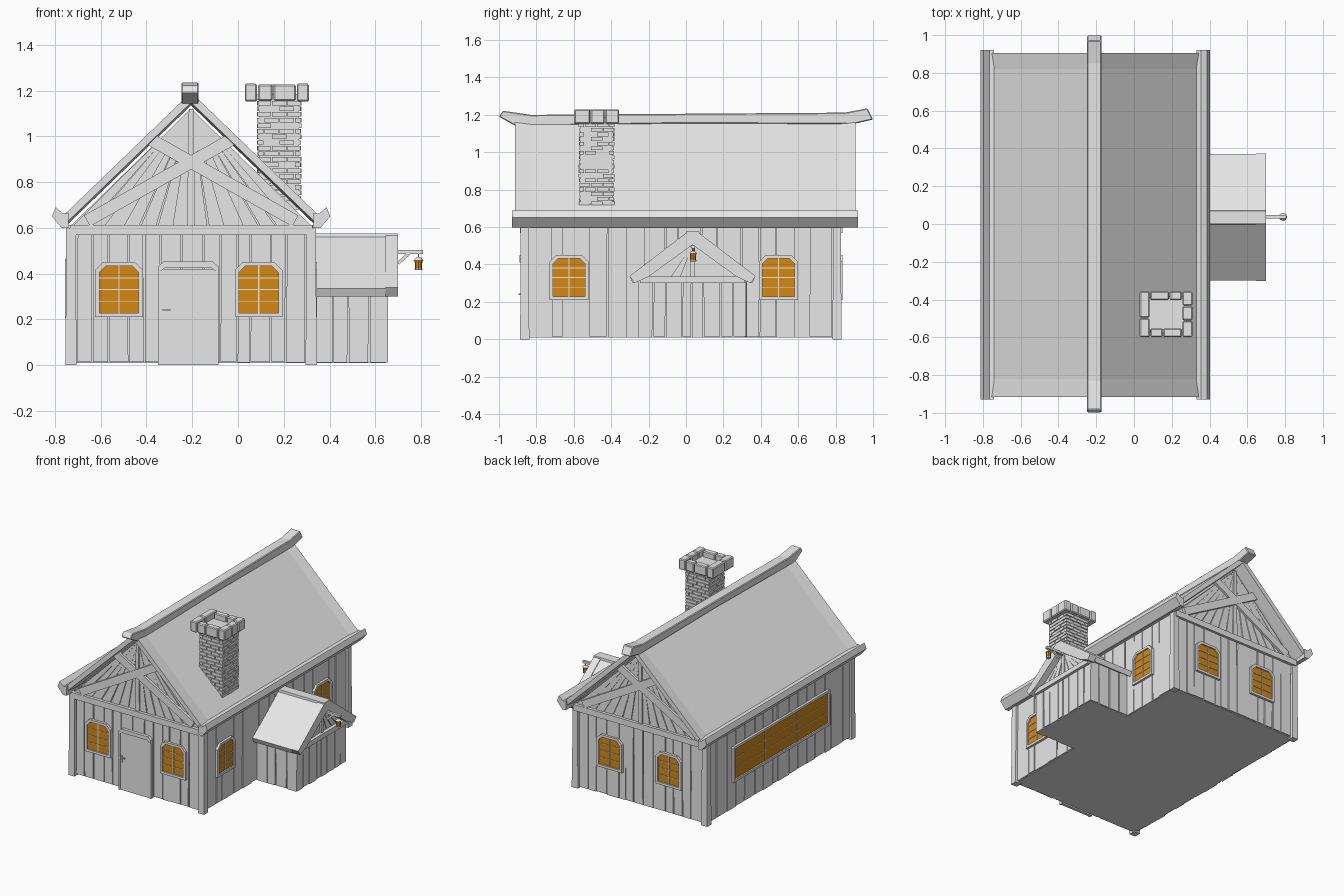
import bpy, bmesh, random
from mathutils import Matrix, Vector

random.seed(4)
if "Cube" in bpy.data.objects:
    bpy.data.objects.remove(bpy.data.objects["Cube"])


def material(name, rgb):
    m = bpy.data.materials.new(name)
    m.use_nodes = True
    m.diffuse_color = (*rgb, 1)
    m.node_tree.nodes["Principled BSDF"].inputs["Base Color"].default_value = (*rgb, 1)
    return m


GREY = material("pale_grey", (0.8, 0.8, 0.8))
AMBER = material("amber_glass", (0.66, 0.25, 0.007))


def frame(origin, u, v):
    """Drawing plane: u and v span it, the third axis points outward."""
    u, v = Vector(u), Vector(v)
    m = Matrix((u, v, u.cross(v))).transposed().to_4x4()
    return Matrix.Translation(origin) @ m


MID = -0.205          # x of the ridge
UP = (0, 0, 1)
GROUND = Matrix.Identity(4)
FRONT = frame((MID, -0.86, 0), (1, 0, 0), UP)
BACK = frame((MID, 0.81, 0), (-1, 0, 0), UP)
RIGHT = frame((0.32, 0, 0), (0, 1, 0), UP)
LEFT = frame((-0.73, 0, 0), (0, -1, 0), UP)
SIDE = frame((0, 0, 0), (0, 1, 0), UP)
FACE = frame((MID, 0, 0), (1, 0, 0), UP)


def loft(bm, rings):
    """Join matching rings of points and cap both ends."""
    vs = [[bm.verts.new(p) for p in r] for r in rings]
    n = len(vs[0])
    for a, b in zip(vs, vs[1:]):
        for i in range(n):
            j = (i + 1) % n
            bm.faces.new((a[i], a[j], b[j], b[i]))
    bm.faces.new(vs[0][::-1])
    bm.faces.new(vs[-1])


def prism(bm, f, pts, d0, d1):
    loft(bm, [[f @ Vector((u, v, d)) for u, v in pts] for d in (d0, d1)])


def rect(u0, u1, v0, v1):
    return [(u0, v0), (u1, v0), (u1, v1), (u0, v1)]


def bar(a, b, w):
    """Flat strip of width w from a to b."""
    a, b = Vector(a), Vector(b)
    d = (b - a).normalized() * w / 2
    s = Vector((-d.y, d.x))
    return [a - s, b - s, b + s, a + s]


def finish(name, bm, mat=GREY, bevel=0):
    bmesh.ops.recalc_face_normals(bm, faces=bm.faces)
    me = bpy.data.meshes.new(name)
    bm.to_mesh(me)
    bm.free()
    me.materials.append(mat)
    ob = bpy.data.objects.new(name, me)
    bpy.context.collection.objects.link(ob)
    if bevel:
        mod = ob.modifiers.new("bevel", 'BEVEL')
        mod.width, mod.segments = bevel, 1
    return ob


def solid(name, f, pts, d0, d1, mat=GREY, bevel=0):
    bm = bmesh.new()
    prism(bm, f, pts, d0, d1)
    return finish(name, bm, mat, bevel)


def planks(name, f, u0, u1, count, v0, v1):
    """Uneven upright boards with narrow wedge gaps."""
    bm = bmesh.new()
    step = (u1 - u0) / count
    cuts = [u0] + [u0 + step * (i + random.uniform(-.25, .25)) for i in range(1, count)] + [u1]
    for a, b in zip(cuts, cuts[1:]):
        g = [random.uniform(.001, .005) for _ in range(4)]
        low = v0 + random.uniform(0, .006)
        prism(bm, f, [(a + g[0], low), (b - g[1], low), (b - g[2], v1), (a + g[3], v1)],
              -.005, random.uniform(.007, .011))
    finish(name, bm)


def fan(name, f, mid, half, v0, v1, count):
    """Boards spreading from the gable peak."""
    bm = bmesh.new()
    step = 2 * half / count
    for i in range(count):
        a = mid - half + i * step
        prism(bm, f, [(a + .004, v0), (a + step - .004, v0), (mid + .002, v1), (mid - .002, v1)],
              -.005, random.uniform(.004, .009))
    finish(name, bm)


def window(name, f, u, w, v0, v1, cols, rows, cut):
    """Raised frame with clipped top corners, glass and thin bars."""
    def shape(t):
        a, b, c, d, k = u - w / 2 + t, u + w / 2 - t, v0 + t, v1 - t, cut - t * .4
        return [(a, c), (b, c), (b, d - k), (b - k, d), (a + k, d), (a, d - k)]
    t = .018
    bm = bmesh.new()
    outer, inner = shape(0), shape(t)
    for i in range(6):
        j = (i + 1) % 6
        prism(bm, f, [outer[i], outer[j], inner[j], inner[i]], 0, .026)
    for i in range(1, cols):
        x = u - w / 2 + t + (w - 2 * t) * i / cols
        prism(bm, f, rect(x - .003, x + .003, v0 + t, v1 - t), .008, .021)
    for i in range(1, rows):
        z = v0 + t + (v1 - v0 - 2 * t) * i / rows
        prism(bm, f, rect(u - w / 2 + t, u + w / 2 - t, z - .002, z + .002), .008, .02)
    finish(name + "_frame", bm)
    solid(name + "_glass", f, shape(t * .8), .008, .016, AMBER)


# House body with both gables
solid("house_body", FACE, [(-.525, .01), (.525, .01), (.525, .61), (0, 1.12), (-.525, .61)], -.81, .86)

# Timber posts at the corners
bm = bmesh.new()
for x in (-.73, .32):
    for y in (-.8625, .8075):
        loft(bm, [[(x + sx * r, y + sy * r, z) for sx, sy in ((-1, -1), (1, -1), (1, 1), (-1, 1))]
                  for z, r in ((0, .025), (.3, .022), (.6, .021))])
finish("corner_posts", bm)

# Wall boards, gable boards and timber braces
planks("front_boards", FRONT, -.5, .5, 13, .01, .58)
planks("back_boards", BACK, -.5, .5, 13, .01, .58)
planks("right_boards", RIGHT, -.84, .785, 16, .01, .61)
planks("left_boards", LEFT, -.785, .84, 16, .01, .61)
for name, f in (("front", FRONT), ("back", BACK)):
    fan(name + "_gable_boards", f, 0, .52, .61, 1.12, 14)
    bm = bmesh.new()
    prism(bm, f, rect(-.53, .53, .568, .612), -.01, .028)
    prism(bm, f, [(-.018, .61), (.018, .61), (.01, 1.12), (-.01, 1.12)], 0, .016)
    prism(bm, f, bar((-.455, .63), (.175, .985), .055), 0, .028)
    prism(bm, f, bar((.455, .63), (-.175, .985), .055), 0, .024)
    finish(name + "_gable_timbers", bm)

# Main roof, flaring a little at both ends
chevron = [(-.56, .64), (0, 1.18), (.56, .64), (.56, .595), (0, 1.135), (-.56, .595)]
bm = bmesh.new()
loft(bm, [[(MID + x, y, z + dz) for x, z in chevron]
          for y, dz in ((-.915, .012), (-.82, 0), (.82, 0), (.905, .012))])
finish("main_roof", bm)

# Upturned eave beams
for name, s in (("right_eave", 1), ("left_eave", -1)):
    solid(name, FACE, [(s * x, z) for x, z in
          ((.535, .6), (.565, .598), (.608, .65), (.592, .69), (.56, .662), (.535, .665))], -.92, .93)

# Sagging ridge beam with raised tips
solid("ridge_beam", frame((MID - .005, 0, 0), (0, 1, 0), UP),
      [(-1, 1.19), (-.98, 1.222), (-.83, 1.2), (0, 1.206), (.85, 1.212), (.97, 1.235),
       (1, 1.175), (.89, 1.15), (0, 1.155), (-.91, 1.14)], -.038, .038, bevel=.005)

# Windows
for name, f, us in (("front_window", FRONT, (-.315, .295)), ("back_window", BACK, (-.245, .235)),
                    ("right_window", RIGHT, (-.625, .495))):
    for i, u in enumerate(us):
        window(f"{name}_{i + 1}", f, u, .208, .21, .45, 2, 4, .035)
window("left_wide_window", LEFT, .035, 1.12, .205, .465, 3, 3, .008)

# Door with clipped lintel, side trims and handle
solid("door", FRONT, rect(-.137, .112, 0, .42), 0, .02)
bm = bmesh.new()
prism(bm, FRONT, [(-.145, .41), (-.145, .43), (-.12, .452), (.095, .452), (.12, .43), (.12, .41),
                  (.108, .41), (.09, .425), (-.115, .425), (-.133, .41)], 0, .03)
for u in (-.139, .114):
    prism(bm, FRONT, rect(u - .006, u + .006, 0, .41), 0, .026)
finish("door_trim", bm)
bm = bmesh.new()
prism(bm, FRONT, rect(-.126, -.116, .205, .255), .02, .026)
prism(bm, FRONT, rect(-.125, -.09, .238, .246), .026, .036)
finish("door_handle", bm)

# Side annex: body, boards and gable
ANNEX = frame((.645, .035, 0), (0, 1, 0), UP)
solid("annex_body", ANNEX, [(-.28, .01), (.28, .01), (.28, .31), (0, .52), (-.28, .31)], -.335, 0)
planks("annex_end_boards", ANNEX, -.288, .288, 8, .01, .31)
planks("annex_front_boards", frame((0, -.245, 0), (1, 0, 0), UP), .33, .654, 4, .01, .32)
planks("annex_back_boards", frame((0, .315, 0), (-1, 0, 0), UP), -.654, -.33, 4, .01, .32)
fan("annex_gable_boards", ANNEX, 0, .24, .335, .505, 8)
solid("annex_king_post", ANNEX, rect(-.012, .012, .335, .5), 0, .016)
solid("annex_tie_beam", ANNEX, rect(-.28, .28, .3, .336), 0, .03)

# Annex roof, barge boards and ridge cap
solid("annex_roof", ANNEX, [(-.335, .335), (-.035, .562), (.035, .562), (.335, .335), (.32, .3),
                            (0, .525), (-.32, .3)], -.335, 0)
solid("annex_barge_boards", ANNEX, [(-.337, .338), (-.035, .568), (.035, .568), (.337, .338), (.31, .3),
                                    (.235, .335), (0, .505), (-.235, .335), (-.31, .3)], 0, .055)
solid("annex_ridge_cap", ANNEX, [(-.04, .54), (.04, .54), (.035, .576), (-.035, .576)], -.4, .055)

# Lantern hanging from a bracket
LAMP = frame((0, .038, 0), (1, 0, 0), UP)
bm = bmesh.new()
prism(bm, LAMP, rect(.65, .808, .485, .502), -.009, .009)
prism(bm, LAMP, bar((.7, .445), (.748, .488), .014), -.007, .007)
prism(bm, LAMP, rect(.786, .792, .465, .487), -.003, .003)
finish("lantern_bracket", bm)


def lathe(name, stack, mat=GREY):
    bm = bmesh.new()
    for z, r0, r1, h in stack:
        bmesh.ops.create_cone(bm, cap_ends=True, segments=8, radius1=r0, radius2=r1, depth=h,
                              matrix=Matrix.Translation((.789, .038, z + h / 2)))
    finish(name, bm, mat)


lathe("lantern_metal", [(.458, .022, .008, .014), (.415, .016, .018, .008)])
lathe("lantern_glass", [(.423, .015, .017, .035)], AMBER)

# Brick chimney stack in staggered courses
CX, CY, HX, HY = .18, -.478, .095, .093
bm = bmesh.new()
prism(bm, GROUND, rect(CX - HX + .008, CX + HX - .008, CY - HY + .008, CY + HY - .008), .68, 1.16)
sides = ((HX, HY, (1, 0, 0), (0, -1, 0)), (HX, HY, (-1, 0, 0), (0, 1, 0)),
         (HY, HX, (0, 1, 0), (1, 0, 0)), (HY, HX, (0, -1, 0), (-1, 0, 0)))
rows, pitch = 18, .0245
for r in range(rows):
    z = .718 + r * pitch
    for k, (half, out, u, n) in enumerate(sides):
        f = frame(Vector((CX, CY, 0)) + Vector(n) * (out - .008), u, UP)
        cuts = [-1, -.35, .35, 1] if (r + k // 2) % 2 else [-1, -.7, 0, .7, 1]
        for a, b in zip(cuts, cuts[1:]):
            prism(bm, f, rect(a * half + .002, b * half - .002, z, z + pitch - .005),
                  -.01, .008 + random.uniform(-.003, .003))
finish("chimney_bricks", bm)

# Chimney crown of chunky stones around a sunken flue
bm = bmesh.new()
X0, X1, Y0, Y1 = .03, .31, -.6, -.355
for xa, xb, splits in ((X0, X0 + .053, (0, .42, 1)), (X1 - .053, X1, (0, .36, .68, 1))):
    for a, b in zip(splits, splits[1:]):
        prism(bm, GROUND, rect(xa, xb, Y0 + a * (Y1 - Y0) + .002, Y0 + b * (Y1 - Y0) - .002), 1.152, 1.23)
for ya, yb, splits in ((Y0, Y0 + .05, (0, .4, 1)), (Y1 - .05, Y1, (0, .6, 1))):
    w = X1 - X0 - .11
    for a, b in zip(splits, splits[1:]):
        prism(bm, GROUND, rect(X0 + .057 + a * w, X0 + .053 + b * w, ya + .002, yb - .002), 1.155, 1.226)
finish("chimney_crown", bm, bevel=.006)
solid("chimney_flue", GROUND, rect(X0 + .04, X1 - .04, Y0 + .04, Y1 - .04), 1.158, 1.185)
